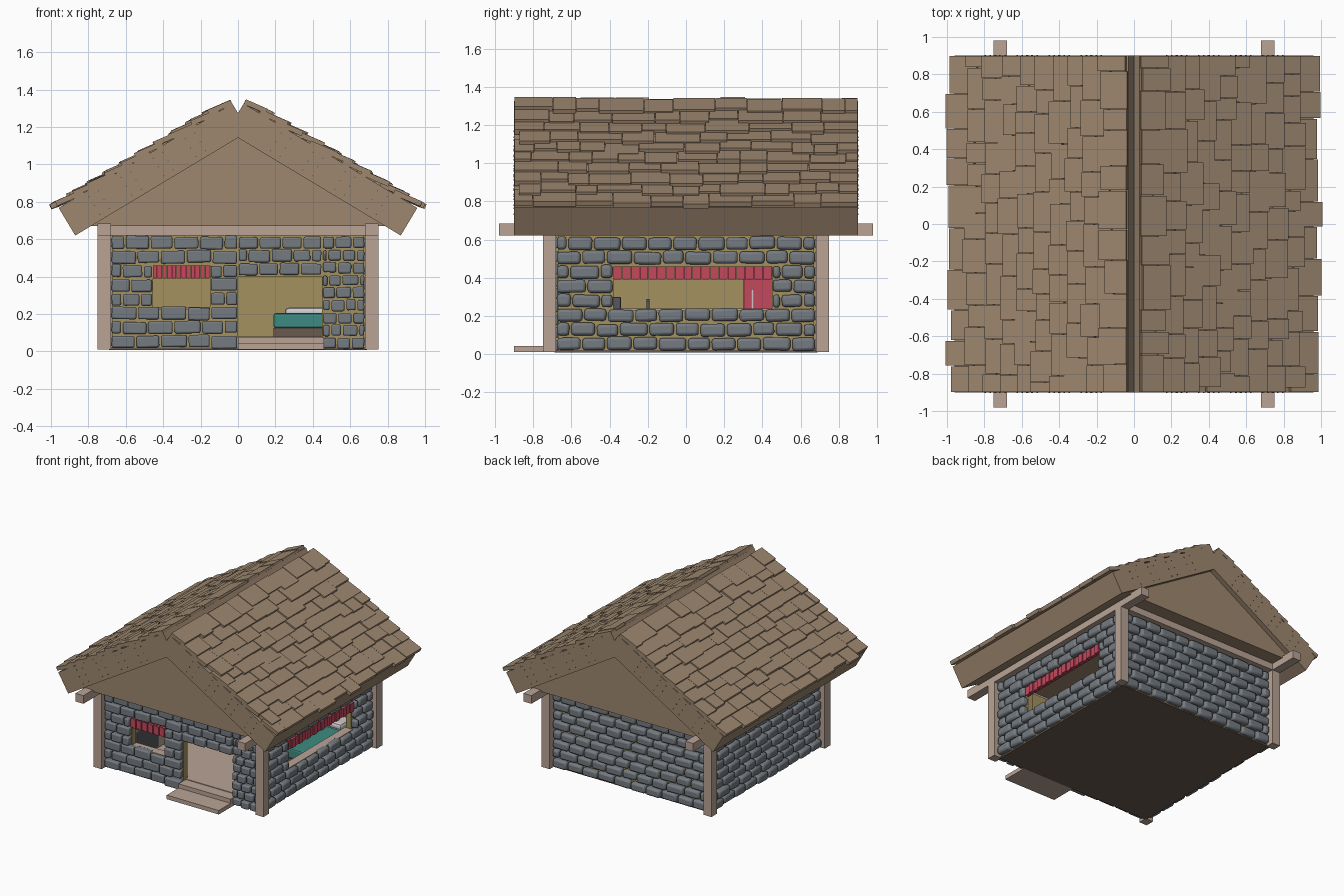
import bpy, bmesh, math, random
from mathutils import Matrix, Vector

if "Cube" in bpy.data.objects:
    bpy.data.objects.remove(bpy.data.objects["Cube"])

random.seed(7)


def material(name, hexcode):
    m = bpy.data.materials.new(name)
    rgb = [(int(hexcode[i:i + 2], 16) / 255) ** 2.2 for i in (0, 2, 4)]
    m.diffuse_color = (*rgb, 1)
    m.use_nodes = True
    m.node_tree.nodes["Principled BSDF"].inputs["Base Color"].default_value = m.diffuse_color
    return m


STONE = material("stone", "747a80")
WOOD = material("pale_wood", "b8a294")
ROOF = material("roof_wood", "9c866f")
DARK = material("dark_wood", "685a50")
PLASTER = material("plaster", "a39060")
RED = material("red", "c24a5c")
TEAL = material("teal", "3f8a80")
IRON = material("iron", "55585c")
WHITE = material("linen", "d8d8d8")


def finish(name, bm, mat, bevel=0, segments=2):
    bmesh.ops.recalc_face_normals(bm, faces=bm.faces)
    me = bpy.data.meshes.new(name)
    bm.to_mesh(me)
    bm.free()
    me.materials.append(mat)
    ob = bpy.data.objects.new(name, me)
    bpy.context.collection.objects.link(ob)
    if bevel:
        b = ob.modifiers.new("bevel", 'BEVEL')
        b.width, b.segments = bevel, segments
    return ob


def blocks(name, specs, mat, frame=Matrix(), bevel=0, segments=2):
    """One object from many boxes: (centre, size, tilt about y)."""
    bm = bmesh.new()
    for c, s, tilt in specs:
        m = (frame @ Matrix.Translation(c) @ Matrix.Rotation(tilt, 4, 'Y')
             @ Matrix.Diagonal((*s, 1)))
        bmesh.ops.create_cube(bm, size=1, matrix=m)
    return finish(name, bm, mat, bevel, segments)


def span(x0, x1, y0, y1, z0, z1):
    return (((x0 + x1) / 2, (y0 + y1) / 2, (z0 + z1) / 2), (x1 - x0, y1 - y0, z1 - z0), 0)


def box(name, mat, *lims, bevel=0):
    return blocks(name, [span(*lims)], mat, bevel=bevel)


# Base, floor and door steps
box("base", DARK, -.69, .69, -.69, .69, .008, .02)
box("floor", WOOD, -.66, .66, -.66, .66, .02, .08)
box("lower_step", WOOD, 0, .46, -.9, -.68, .01, .042)
box("upper_step", WOOD, 0, .46, -.75, -.64, .042, .075)

# Corner posts and top beams
blocks("corner_posts", [span(x - .035, x + .035, y - .035, y + .035, .01, .67)
                        for x in (-.715, .715) for y in (-.715, .715)], WOOD)
blocks("long_beams", [span(x - .035, x + .035, -.98, .98, .62, .685) for x in (-.715, .715)], WOOD)
blocks("cross_beams", [span(-.7, .7, y - .035, y + .035, .62, .68) for y in (-.715, .715)], WOOD)

# Walls: u runs along the wall, openings are (u0, u1, z0, z1)
ROW = .0755


def stone_row(u0, u1, zc, h, size, staggered):
    n = max(1, round((u1 - u0) / size))
    p = (u1 - u0) / n
    edges = [u0 + i * p for i in range(n + 1)]
    if staggered:
        edges = [u0] + [u0 + (i + .5) * p for i in range(n)] + [u1]
    edges[1:-1] = [e + random.uniform(-.012, .012) for e in edges[1:-1]]
    out = []
    for a, b in zip(edges, edges[1:]):
        d = random.uniform(.05, .062)
        out.append((((a + b) / 2, -.67 - d / 2, zc + random.uniform(-.004, .004)),
                    (b - a - .01, d, h - .009 + random.uniform(-.005, .003)),
                    random.uniform(-.03, .03)))
    return out


full = [(-.68, .68)]
right_rows = [[(-.68, -.38), (.45, .68)] if r in (3, 4, 5) else full for r in range(8)]
front_rows = [[(-.68, -.455), (-.15, 0)] if r in (3, 4, 5) else [(-.68, 0)] for r in range(8)]
panels = {
    "front": [(-.67, -.455, .015, .63), (-.455, -.15, .015, .235), (-.455, -.15, .46, .63),
              (-.15, 0, .015, .63), (0, .45, .4, .63), (.45, .67, .015, .63)],
    "right": [(-.67, -.38, .015, .63), (-.38, .45, .015, .235), (-.38, .45, .46, .63),
              (.45, .67, .015, .63)]}
walls = [("front", front_rows), ("right", right_rows), ("back", [full] * 8), ("left", [full] * 8)]
for k, (side, rows) in enumerate(walls):
    frame = Matrix.Rotation(math.pi / 2 * k, 4, 'Z')
    plaster = panels.get(side, [(-.67, .67, .015, .63)])
    blocks(side + "_plaster", [span(a, b, -.685, -.64, c, d) for a, b, c, d in plaster],
           PLASTER, frame)
    stones = []
    for r, parts in enumerate(rows):
        for a, b in parts:
            stones += stone_row(a, b, .015 + ROW * (r + .5), ROW, .134, r % 2)
    if side == "front":  # smaller stones around the door
        for r in range(3):
            stones += stone_row(0, .45, .405 + .071 * (r + .5), .071, .1, r % 2)
        for r in range(9):
            stones += stone_row(.45, .68, .012 + .067 * (r + .5), .067, .078, r % 2)
    ob = blocks(side + "_stones", stones, STONE, frame, .016)
    bpy.ops.object.select_all(action='DESELECT')
    ob.select_set(True)
    bpy.context.view_layer.objects.active = ob
    bpy.ops.object.shade_smooth_by_angle(angle=math.radians(35))

# Pleated valances and window sills
for side, k, a, b, n in (("front", 0, -.455, -.15, 12), ("right", 1, -.38, .45, 18)):
    frame = Matrix.Rotation(math.pi / 2 * k, 4, 'Z')
    w = (b - a) / n
    pleats = [span(a + i * w, a + (i + 1) * w - .003, -.705 - .008 * (i % 2), -.68, .39, .46)
              for i in range(n)]
    blocks(side + "_valance", pleats, RED, frame)
    blocks(side + "_sill", [span(a, b, -.7, -.63, .225, .238)], WOOD, frame)

# Roof slabs, in a frame of (up the slope, y, outward)
up, out = Vector((-.857, 0, .515)), Vector((.515, 0, .857))
slope = Matrix(((up.x, 0, out.x, .87), (0, 1, 0, 0), (up.z, 0, out.z, .62), (0, 0, 0, 1)))
RUN = 1.083
for side, sx in (("right", 1), ("left", -1)):
    frame = Matrix.Diagonal((sx, 1, 1, 1)) @ slope
    blocks(side + "_roof_slab", [span(0, RUN, -.9, .9, 0, .172)], ROOF, frame)
    # Overlapping shingles
    shingles, nrows = [], 10
    pitch = (RUN - .03) / nrows
    for r in range(nrows):
        y = -.9 - random.uniform(0, .1)
        while y < .9:
            w = random.uniform(.11, .24)
            y0, y1 = max(y, -.9), min(y + w, .9)
            if .9 - y1 < .05:
                y1 = .9
            low = r * pitch - .015 + random.uniform(-.022, .022)
            high = min(low + .16, RUN)
            if y1 - y0 > .03:
                shingles.append((((low + high) / 2, (y0 + y1) / 2, .187 + random.uniform(-.004, .006)),
                                 (high - low, y1 - y0 - .003, .028), .13))
            y = y1
    blocks(side + "_shingles", shingles, ROOF, frame)
    # Nails in the gable ends of the slab
    nails = [((s + d, y, n), (.006, .006, .006), 0) for s in (.2, .4, .6, .8)
             for d in (-.03, .03) for n in (.03, .085, .14) for y in (-.9, .9)]
    blocks(side + "_nails", nails, DARK, frame)

# Solid gable under the roof, forming the ceiling
bm = bmesh.new()
tri = [bm.verts.new((x, -.86, z)) for x, z in ((-.8, .672), (.8, .672), (0, 1.152))]
ext = bmesh.ops.extrude_face_region(bm, geom=[bm.faces.new(tri)])
bmesh.ops.translate(bm, vec=(0, 1.72, 0),
                    verts=[v for v in ext["geom"] if isinstance(v, bmesh.types.BMVert)])
finish("gable", bm, ROOF)

# Kitchen along the left wall
box("stove", IRON, -.64, -.47, -.6, -.34, .08, .3, bevel=.008)
blocks("stove_rings", [span(x - .03, x + .03, y - .03, y + .03, .3, .308)
                       for x in (-.6, -.515) for y in (-.53, -.41)], DARK)
box("counter", WOOD, -.64, -.47, -.335, .29, .08, .225)
blocks("faucet", [span(-.605, -.59, -.208, -.192, .225, .285),
                  span(-.605, -.54, -.208, -.192, .275, .288)], IRON)
box("fridge", RED, -.64, -.47, .3, .56, .08, .52, bevel=.012)
box("fridge_handle", WHITE, -.47, -.455, .34, .355, .24, .34)

# Bed in the back right corner
box("bed_frame", DARK, .19, .64, -.02, .64, .08, .125)
box("blanket", TEAL, .19, .635, -.02, .45, .125, .205, bevel=.012)
box("mattress", WHITE, .2, .63, .43, .635, .125, .19, bevel=.012)
box("pillow", WHITE, .25, .58, .47, .62, .18, .235, bevel=.022)
